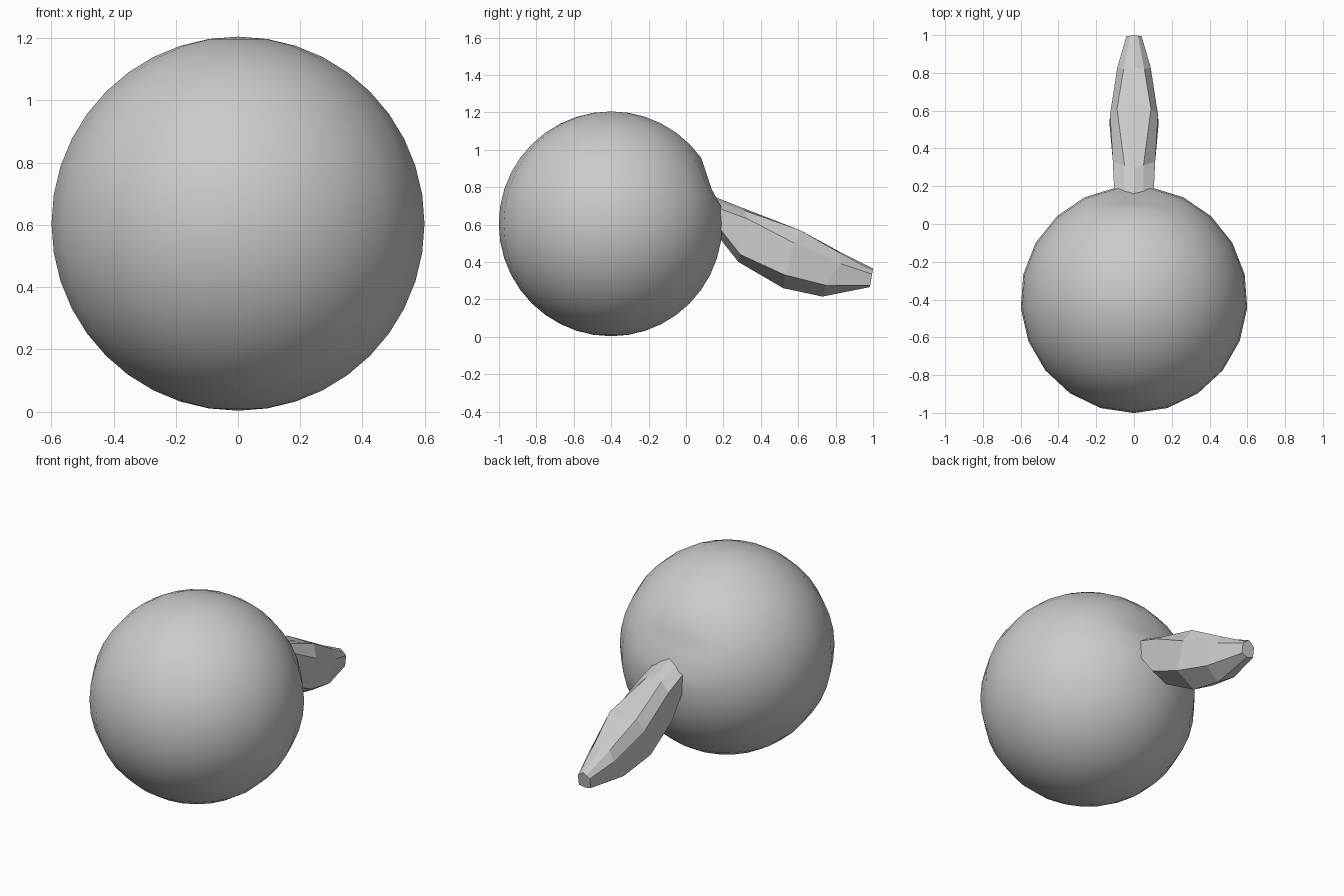
import bpy, bmesh, math

if "Cube" in bpy.data.objects:
    bpy.data.objects.remove(bpy.data.objects["Cube"])

def make_object(name, bm, smooth):
    bmesh.ops.recalc_face_normals(bm, faces=bm.faces[:])
    for f in bm.faces:
        f.smooth = smooth
    mesh = bpy.data.meshes.new(name)
    bm.to_mesh(mesh)
    bm.free()
    obj = bpy.data.objects.new(name, mesh)
    bpy.context.collection.objects.link(obj)
    return obj

# Ball: 21 segments starting at the front, so a flat strip faces the back
SEGMENTS, RINGS, R, CY, CZ = 21, 20, 0.601, -0.4, 0.604
bm = bmesh.new()
rings = []
for i in range(1, RINGS):
    lat = math.radians(90 - 180 * i / RINGS)
    ring = []
    for j in range(SEGMENTS):
        a = 2 * math.pi * j / SEGMENTS
        x = R * math.cos(lat) * math.sin(a)
        y = CY - R * math.cos(lat) * math.cos(a)
        z = CZ + R * math.sin(lat)
        # the back strip slopes straight down into the top of the handle
        if j in (10, 11) and 0.72 < z < 0.95:
            y = min(y, 0.15 - (z - 0.75) / 3)
        ring.append(bm.verts.new((x, y, z)))
    rings.append(ring)
poles = [bm.verts.new((0, CY, CZ + s * R)) for s in (1, -1)]
for j in range(SEGMENTS):
    k = (j + 1) % SEGMENTS
    for a, b in zip(rings, rings[1:]):
        bm.faces.new((a[j], b[j], b[k], a[k]))
    bm.faces.new((poles[0], rings[0][j], rings[0][k]))
    bm.faces.new((poles[1], rings[-1][k], rings[-1][j]))
make_object("ball", bm, True)

# Handle: half sections from top centre round to bottom centre, mirrored
sections = [
    [(0, .15, .75), (.05, .165, .725), (.105, .18, .685), (.105, .18, .58), (0, .17, .54)],
    [(0, .30, .69), (.05, .31, .675), (.112, .33, .63), (.108, .29, .44), (0, .28, .40)],
    [(0, .64, .55), (.09, .61, .57), (.127, .58, .50), (.13, .53, .33), (0, .52, .26)],
    [(0, .83, .45), (.055, .82, .45), (.088, .83, .39), (.10, .75, .275), (0, .73, .215)],
    [(0, 1.0, .365), (.02, .997, .352), (.04, .995, .335), (.04, .985, .275), (0, .98, .265)],
]
bm = bmesh.new()
loops = []
for half in sections:
    full = half + [(-x, y, z) for x, y, z in half[-2:0:-1]]
    loops.append([bm.verts.new(p) for p in full])
for a, b in zip(loops, loops[1:]):
    for i in range(len(a)):
        k = (i + 1) % len(a)
        bm.faces.new((a[i], a[k], b[k], b[i]))
bm.faces.new(loops[0])
bm.faces.new(loops[-1])
make_object("handle", bm, False)
